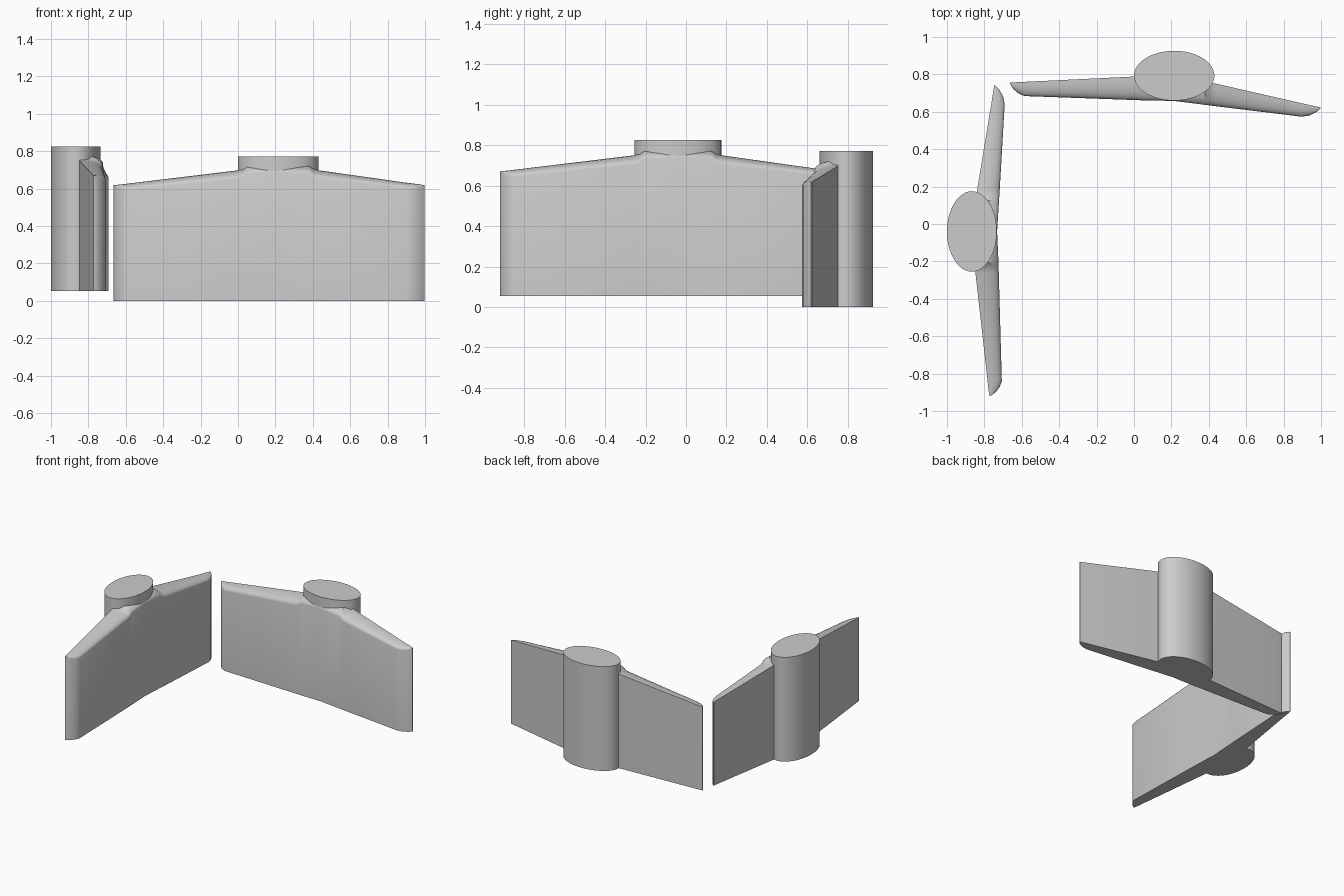
import bpy, bmesh, math
from mathutils import Matrix

if "Cube" in bpy.data.objects:
    bpy.data.objects.remove(bpy.data.objects["Cube"])

# Panel stations: along, front, back, top height
STATIONS = [
    (-0.88, -0.042, -0.038, 0.618), (-0.86, -0.072, -0.036, 0.62),
    (-0.83, -0.097, -0.034, 0.623), (-0.80, -0.109, -0.033, 0.627),
    (-0.22, -0.130, -0.005, 0.697), (-0.19, -0.131, -0.006, 0.705),
    (-0.165, -0.132, -0.008, 0.725), (0.0, -0.135, -0.015, 0.73),
    (0.165, -0.156, -0.034, 0.725), (0.19, -0.159, -0.038, 0.705),
    (0.22, -0.163, -0.042, 0.697), (0.68, -0.219, -0.147, 0.632),
    (0.72, -0.214, -0.156, 0.627), (0.76, -0.195, -0.165, 0.622),
    (0.782, -0.175, -0.170, 0.618)]


def finish(bm, name, place):
    bmesh.ops.recalc_face_normals(bm, faces=bm.faces)
    bm.transform(place)
    me = bpy.data.meshes.new(name)
    bm.to_mesh(me)
    bm.free()
    ob = bpy.data.objects.new(name, me)
    bpy.context.collection.objects.link(ob)
    bpy.ops.object.select_all(action='DESELECT')
    ob.select_set(True)
    bpy.context.view_layer.objects.active = ob
    bpy.ops.object.shade_smooth_by_angle(angle=math.radians(35))


def wall_panel(name, place, shear):
    # Loft of upright sections with the front top edge rounded
    bm = bmesh.new()
    rings = []
    for u, f, b, h in STATIONS:
        t = b - f
        d = min(0.045, t * 0.45)
        pts = [(b, 0), (f, 0)]
        for i in range(8):
            a = math.pi / 2 * i / 7
            pts.append((f + t * (1 - math.cos(a)), h - d + d * math.sin(a)))
        rings.append([bm.verts.new((u, v + shear * u, z)) for v, z in pts])
    n = len(rings[0])
    for r, s in zip(rings, rings[1:]):
        for i in range(n):
            j = (i + 1) % n
            bm.faces.new((r[i], r[j], s[j], s[i]))
    bm.faces.new(rings[0])
    bm.faces.new(rings[-1])
    finish(bm, name, place)


def column(name, place):
    # Oval post behind the panel
    bm = bmesh.new()
    bmesh.ops.create_cone(bm, cap_ends=True, segments=48, radius1=1, radius2=1, depth=1)
    bm.transform(Matrix.Translation((0, 0, 0.386)) @ Matrix.Diagonal((0.215, 0.133, 0.772, 1)))
    finish(bm, name, place)


back = Matrix.Translation((0.215, 0.793, 0))
side = Matrix.Translation((-0.867, -0.04, 0.053)) @ Matrix.Rotation(math.pi / 2, 4, 'Z')
for label, place, shear in (("back", back, 0.0), ("side", side, 0.064)):
    wall_panel(label + "_panel", place, shear)
    column(label + "_column", place)
